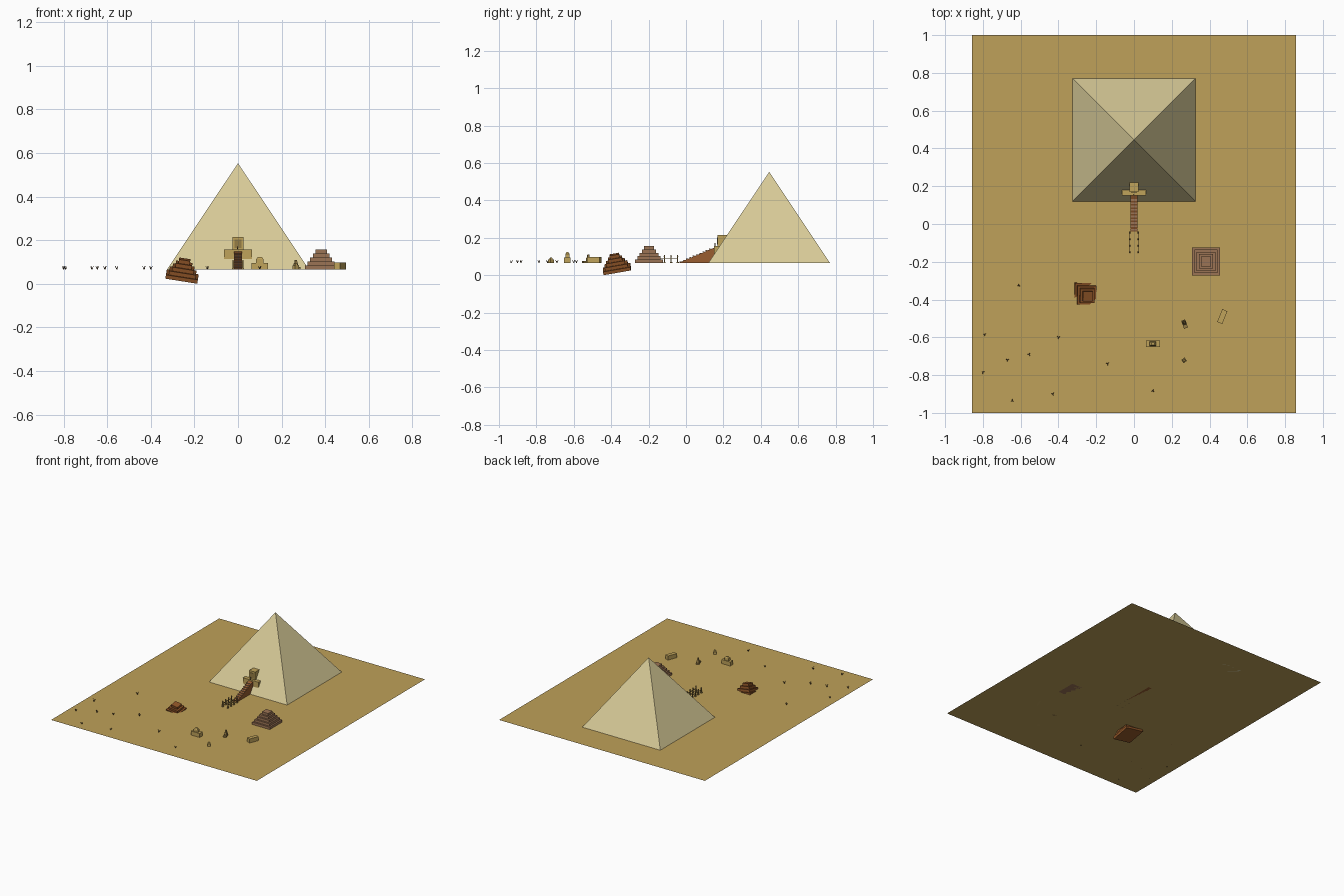
import bpy, bmesh, math, random
from mathutils import Matrix, Euler, Vector

if "Cube" in bpy.data.objects:
    bpy.data.objects.remove(bpy.data.objects["Cube"])
random.seed(4)
G = 0.066  # sand level


def mat(name, r, g, b):
    m = bpy.data.materials.new(name)
    m.diffuse_color = (r, g, b, 1)
    m.use_nodes = True
    m.node_tree.nodes["Principled BSDF"].inputs["Base Color"].default_value = m.diffuse_color
    return m


SAND = mat("sand", 0.52, 0.355, 0.10)
LIME = mat("pale_limestone", 0.68, 0.59, 0.31)
BLOCK = mat("tan_block", 0.53, 0.37, 0.105)
BRICK = mat("red_brick", 0.32, 0.11, 0.03)
STEP = mat("brown_stone", 0.33, 0.175, 0.09)
RUST = mat("rust_stone", 0.27, 0.088, 0.02)
DARK = mat("dark_wood", 0.09, 0.05, 0.02)
DOOR = mat("door_shade", 0.30, 0.20, 0.06)


def box(bm, c, s, taper=1.0):
    """Box from base centre c with size s; top scaled by taper."""
    vs = bmesh.ops.create_cube(bm, size=1)["verts"]
    for v in vs:
        k = taper if v.co.z > 0 else 1
        v.co = Vector((c[0] + v.co.x * s[0] * k, c[1] + v.co.y * s[1] * k,
                       c[2] + (v.co.z + 0.5) * s[2]))


def finish(name, bm, m, loc=(0, 0, 0), rot=(0, 0, 0)):
    bmesh.ops.recalc_face_normals(bm, faces=bm.faces)
    bm.transform(Matrix.Translation(loc) @ Euler(rot).to_matrix().to_4x4())
    me = bpy.data.meshes.new(name)
    bm.to_mesh(me)
    bm.free()
    me.materials.append(m)
    o = bpy.data.objects.new(name, me)
    bpy.context.collection.objects.link(o)
    return o


def boxes(name, items, m, loc=(0, 0, 0), rot=(0, 0, 0)):
    bm = bmesh.new()
    for it in items:
        box(bm, *it)
    return finish(name, bm, m, loc, rot)


# sand sheet
bm = bmesh.new()
bmesh.ops.create_grid(bm, x_segments=1, y_segments=1, size=1)
bmesh.ops.scale(bm, vec=(0.857, 1, 1), verts=bm.verts)
finish("desert_floor", bm, SAND, (0, 0, G))

# great pyramid
bm = bmesh.new()
bmesh.ops.create_cone(bm, cap_ends=True, segments=4, radius1=0.325 * math.sqrt(2),
                      radius2=0, depth=0.487,
                      matrix=Matrix.Rotation(math.pi / 4, 4, "Z"))
finish("great_pyramid", bm, LIME, (0, 0.445, G + 0.2435))

# two stepped pyramids, one sunk and tilted
def stepped(name, m, loc, rot=(0, 0, 0)):
    boxes(name, [((0, 0, i * 0.018), (0.148 - 0.024 * i,) * 2 + (0.018,))
                 for i in range(5)], m, loc, rot)


stepped("stepped_pyramid", STEP, (0.381, -0.198, G))
stepped("sunken_stepped_pyramid", RUST, (-0.258, -0.368, 0.0245),
        (math.radians(10), math.radians(9), 0))

# ramp up to the entrance
bm = bmesh.new()
prof = [(-0.04, G), (0.18, G), (0.18, 0.157), (0.15, 0.147)]
bm.faces.new([bm.verts.new((-0.018, y, z)) for y, z in prof])
r = bmesh.ops.extrude_face_region(bm, geom=bm.faces[:])
bmesh.ops.translate(bm, vec=(0.036, 0, 0),
                    verts=[e for e in r["geom"] if isinstance(e, bmesh.types.BMVert)])
finish("entrance_ramp", bm, BRICK)
# shallow treads on the ramp
boxes("ramp_treads", [((0, -0.03 + 0.0175 * i, G + 0.0045 + 0.0075 * i), (0.036, 0.009, 0.004))
                      for i in range(10)], STEP)

# entrance: wide ledge and tall gatehouse
boxes("entrance_ledge", [((0, 0.168, 0.11), (0.128, 0.034, 0.046))], BLOCK)
boxes("gatehouse", [((0, 0.194, 0.15), (0.05, 0.05, 0.065))], BLOCK)
boxes("gatehouse_door", [((0, 0.168, 0.165), (0.032, 0.004, 0.037))], DOOR)
boxes("doorway_figure", [((-0.003, 0.155, 0.156), (0.005, 0.005, 0.018), 0.5)], DARK)

# paired posts lining the approach
items = []
for s in (-1, 1):
    for y in (-0.045, -0.08, -0.115, -0.15):
        x = s * 0.022
        items += [((x, y, G), (0.011, 0.013, 0.006)),
                  ((x, y, G + 0.006), (0.006, 0.006, 0.028)),
                  ((x, y, G + 0.034), (0.009, 0.009, 0.008), 0.5)]
    items.append(((s * 0.022, -0.0975, G + 0.02), (0.003, 0.105, 0.004)))
boxes("approach_posts", items, DOOR)

# small shrine with a raised chamber
boxes("shrine", [((0, 0, 0), (0.074, 0.034, 0.030)), ((0, 0, 0.030), (0.034, 0.022, 0.017)),
                 ((0, 0, 0.047), (0.034, 0.022, 0.010), 0.5)], BLOCK, (0.1, -0.634, G))
# fallen slab tomb
boxes("block_tomb", [((0, 0, 0), (0.029, 0.073, 0.031))], BLOCK,
      (0.467, -0.49, G), (0, 0, math.radians(-22)))
# seated statue
boxes("seated_statue", [((0, 0, 0), (0.022, 0.045, 0.010)), ((0, 0.008, 0.010), (0.018, 0.022, 0.018), 0.8),
                        ((0, 0.008, 0.028), (0.012, 0.012, 0.016), 0.7)], DOOR,
      (0.268, -0.53, G), (0, 0, math.radians(20)))
# small stone marker
boxes("stone_marker", [((0, 0, 0), (0.022, 0.022, 0.018)), ((0, 0, 0.018), (0.014, 0.014, 0.010), 0.6)],
      BLOCK, (0.265, -0.722, G), (0, 0, math.radians(35)))

# scattered dry shrubs: three leaning twigs each
bm = bmesh.new()
for x, y in [(-.61, -.325), (-.79, -.585), (-.4, -.6), (-.555, -.69), (-.67, -.72), (-.8, -.785),
             (-.645, -.935), (-.43, -.9), (-.14, -.74), (.1, -.883)]:
    a0 = random.uniform(0, 6.28)
    for k in range(3):
        m = (Matrix.Translation((x, y, G)) @ Matrix.Rotation(a0 + k * 2.1, 4, "Z")
             @ Matrix.Rotation(0.5, 4, "Y") @ Matrix.Translation((0, 0, 0.009)))
        bmesh.ops.create_cone(bm, cap_ends=True, segments=4, radius1=0.0022,
                              radius2=0.0008, depth=0.018, matrix=m)
finish("dry_shrubs", bm, DARK)
